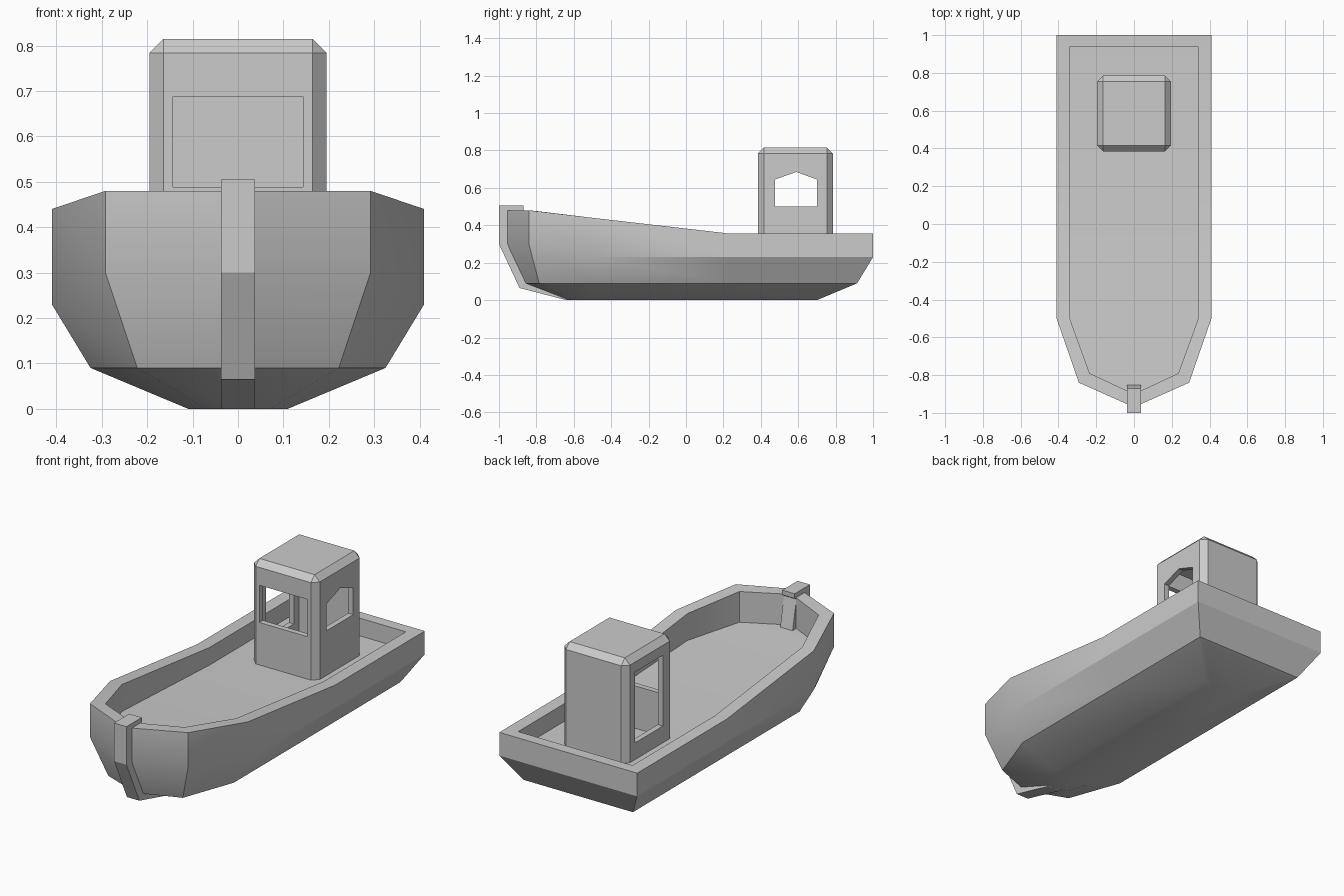
import bpy, bmesh

if "Cube" in bpy.data.objects:
    bpy.data.objects.remove(bpy.data.objects["Cube"])


def add_object(name, bm):
    bmesh.ops.recalc_face_normals(bm, faces=bm.faces[:])
    me = bpy.data.meshes.new(name)
    bm.to_mesh(me)
    bm.free()
    ob = bpy.data.objects.new(name, me)
    bpy.context.collection.objects.link(ob)
    return ob


def box(name, x, y, z, bevel=0):
    bm = bmesh.new()
    bmesh.ops.create_cube(bm, size=1)
    for v in bm.verts:
        v.co = [(r[0] + r[1]) / 2 + c * (r[1] - r[0]) for r, c in zip((x, y, z), v.co)]
    if bevel:
        low = min(v.co.z for v in bm.verts) + 0.01
        edges = [e for e in bm.edges if max(v.co.z for v in e.verts) > low]
        bmesh.ops.bevel(bm, geom=edges, offset=bevel, segments=1, affect='EDGES')
    return add_object(name, bm)


def prism(name, profile, x0, x1):
    """Extrude a (y, z) profile along x."""
    bm = bmesh.new()
    f = bm.faces.new([bm.verts.new((x0, y, z)) for y, z in profile])
    ext = bmesh.ops.extrude_face_region(bm, geom=[f])['geom']
    bmesh.ops.translate(bm, vec=(x1 - x0, 0, 0),
                        verts=[v for v in ext if isinstance(v, bmesh.types.BMVert)])
    return add_object(name, bm)


def cut(ob, cutter):
    cutter.hide_render = True
    m = ob.modifiers.new("cut", 'BOOLEAN')
    m.operation, m.solver, m.object = 'DIFFERENCE', 'EXACT', cutter
    bpy.context.view_layer.objects.active = ob
    bpy.ops.object.modifier_apply(modifier=m.name)
    bpy.data.objects.remove(cutter)


# Hull: half outlines from stern to bow, from the keel up, over the rim, down to the deck
levels = [
    [(.11, .70, 0), (.11, .24, 0), (.11, -.5, 0), (.07, -.61, 0), (0, -.64, 0)],
    [(.325, .915, .09), (.325, .24, .09), (.325, -.5, .09), (.222, -.785, .09), (0, -.87, .09)],
    [(.41, 1, .23), (.41, .24, .23), (.41, -.5, .23), (.292, -.84, .30), (0, -.97, .30)],
    [(.41, 1, .355), (.41, .24, .355), (.41, -.5, .44), (.292, -.84, .48), (0, -.97, .48)],
    [(.34, .94, .355), (.34, .24, .355), (.34, -.5, .44), (.235, -.79, .475), (0, -.90, .48)],
    [(.34, .94, .26), (.34, .24, .26), (.34, -.5, .295), (.235, -.79, .31), (0, -.90, .315)],
]
bm = bmesh.new()
rings = []
for half in levels:
    mirrored = [(-x, y, z) for x, y, z in reversed(half[:-1])]
    rings.append([bm.verts.new(p) for p in half + mirrored])
for a, b in zip(rings, rings[1:]):
    for i in range(9):
        j = (i + 1) % 9
        bm.faces.new((a[i], a[j], b[j], b[i]))
for r in (rings[0], rings[-1]):
    for i in range(3):
        bm.faces.new((r[i], r[i + 1], r[7 - i], r[8 - i]))
    bm.faces.new((r[3], r[4], r[5]))
hull = add_object("hull", bm)
bpy.context.view_layer.objects.active = hull
hull.select_set(True)
bpy.ops.object.shade_smooth_by_angle(angle=0.5)

# Bow post with its cap and keel foot
prism("bow_post", [(-1, .505), (-.87, .505), (-.87, .48), (-.885, .47), (-.85, .30),
                   (-.75, .10), (-.58, .02), (-.64, 0), (-.89, .065), (-1, .30)],
      -.037, .037)

# Cabin: chamfered box, hollowed, with windows and a side doorway
cabin = box("cabin", (-.195, .195), (.385, .785), (.25, .815), bevel=.031)
cut(cabin, box("inside", (-.165, .165), (.415, .755), (.2, .785)))
cut(cabin, box("front_window", (-.143, .143), (.3, .5), (.488, .688)))
cut(cabin, prism("side_window", [(.475, .50), (.70, .50), (.70, .645),
                                 (.59, .685), (.475, .645)], .1, .3))
cut(cabin, box("doorway", (-.3, -.1), (.475, .71), (.35, .73)))
